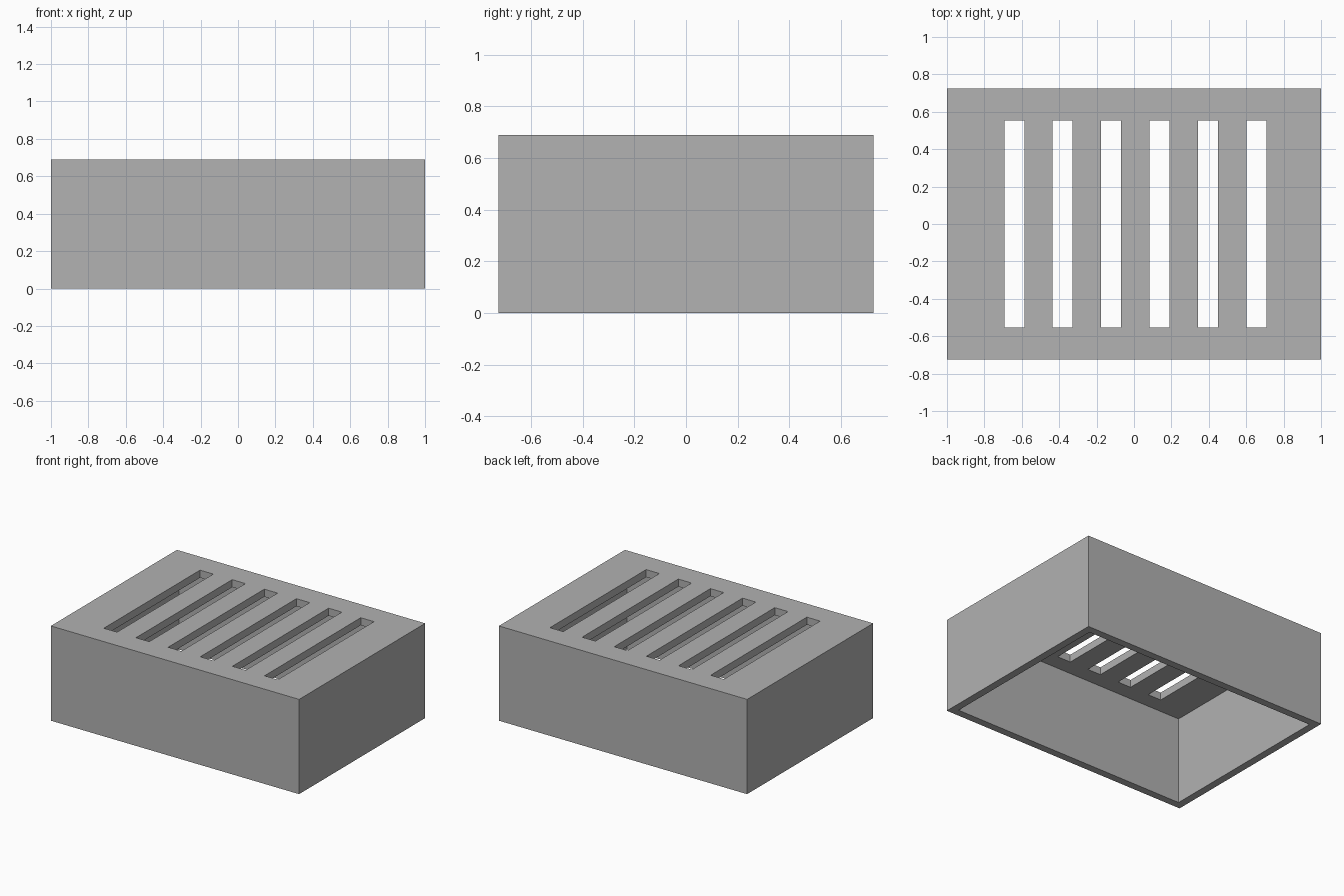
import bpy

default = bpy.data.objects.get("Cube")
if default:
    bpy.data.objects.remove(default, do_unlink=True)

LENGTH, DEPTH, HEIGHT = 2.0, 1.45, 0.69
WALL = 0.055
SLOT_COUNT, SLOT_FIRST, SLOT_PITCH = 6, -0.64, 0.259
SLOT_WIDTH, SLOT_LENGTH = 0.107, 1.107

grey = bpy.data.materials.new("plain grey")
grey.use_nodes = True
colour = (0.445, 0.445, 0.445, 1)
grey.diffuse_color = colour
grey.node_tree.nodes["Principled BSDF"].inputs["Base Color"].default_value = colour


def box(name, size, centre):
    bpy.ops.mesh.primitive_cube_add(size=1, location=centre)
    obj = bpy.context.object
    obj.name = name
    obj.scale = size
    bpy.ops.object.transform_apply(location=True, rotation=False, scale=True)
    obj.data.materials.append(grey)
    return obj


def cut(target, cutter):
    cutter.hide_render = True
    mod = target.modifiers.new("cut", "BOOLEAN")
    mod.operation = "DIFFERENCE"
    mod.solver = "EXACT"
    mod.object = cutter
    bpy.context.view_layer.objects.active = target
    bpy.ops.object.modifier_apply(modifier=mod.name)
    bpy.data.objects.remove(cutter, do_unlink=True)


# Outer block
cover = box("slotted_cover", (LENGTH, DEPTH, HEIGHT), (0, 0, HEIGHT / 2))

# Hollow inside, open at the bottom
hollow = HEIGHT - WALL
cut(cover, box("hollow_cutter",
               (LENGTH - 2 * WALL, DEPTH - 2 * WALL, 2 * hollow), (0, 0, 0)))

# Row of slots through the top plate
for i in range(SLOT_COUNT):
    x = SLOT_FIRST + i * SLOT_PITCH
    cut(cover, box("slot_cutter", (SLOT_WIDTH, SLOT_LENGTH, 4 * WALL), (x, 0, HEIGHT)))
